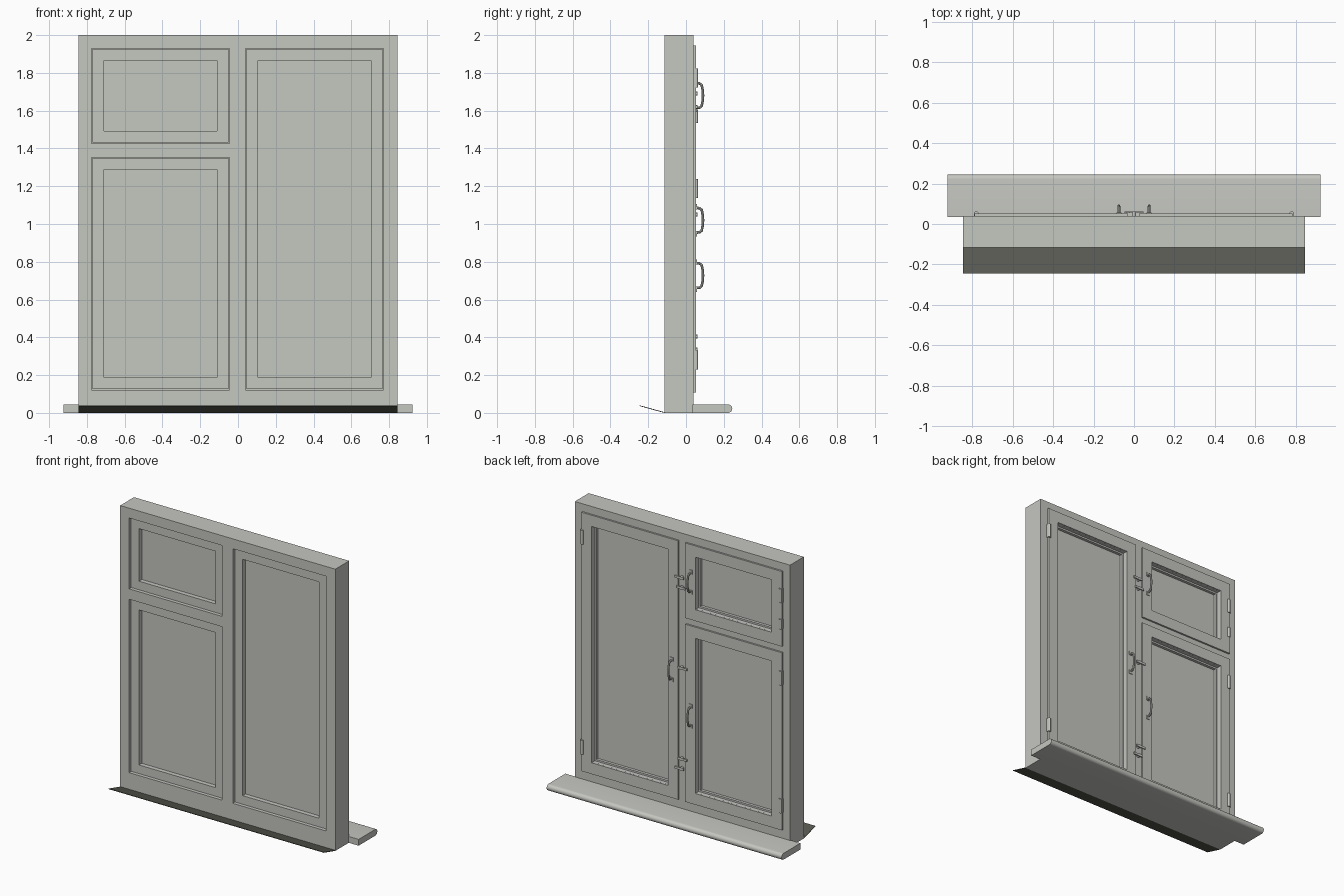
import bpy, bmesh, math
from mathutils import Matrix

if "Cube" in bpy.data.objects:
    bpy.data.objects.remove(bpy.data.objects["Cube"])


def material(name, col):
    m = bpy.data.materials.new(name)
    m.diffuse_color = (*col, 1)
    m.use_nodes = True
    m.node_tree.nodes["Principled BSDF"].inputs["Base Color"].default_value = m.diffuse_color
    return m


PAINT = material("grey_paint", (0.56, 0.57, 0.53))
DARK = material("dark_flashing", (0.10, 0.10, 0.085))


def finish(name, bm, mat=PAINT, smooth=False):
    bmesh.ops.recalc_face_normals(bm, faces=bm.faces)
    me = bpy.data.meshes.new(name)
    bm.to_mesh(me)
    bm.free()
    me.materials.append(mat)
    ob = bpy.data.objects.new(name, me)
    bpy.context.collection.objects.link(ob)
    if smooth:
        bpy.ops.object.select_all(action='DESELECT')
        ob.select_set(True)
        bpy.context.view_layer.objects.active = ob
        bpy.ops.object.shade_smooth_by_angle(angle=math.radians(35))
    return ob


def add_box(bm, x0, x1, y0, y1, z0, z1):
    m = Matrix.Translation(((x0 + x1) / 2, (y0 + y1) / 2, (z0 + z1) / 2))
    bmesh.ops.create_cube(bm, size=1, matrix=m @ Matrix.Diagonal((x1 - x0, y1 - y0, z1 - z0, 1)))


def add_cyl(bm, c, r, h, axis='Z', n=16):
    rot = {'Z': Matrix(), 'X': Matrix.Rotation(math.pi / 2, 4, 'Y'), 'Y': Matrix.Rotation(math.pi / 2, 4, 'X')}[axis]
    bmesh.ops.create_cone(bm, cap_ends=True, segments=n, radius1=r, radius2=r, depth=h,
                          matrix=Matrix.Translation(c) @ rot)


def add_panel(bm, outer, holes, y0, y1):
    """Slab in the xz plane with rectangular holes (x0, x1, z0, z1)."""
    rects = [outer] + holes
    xs = sorted({v for r in rects for v in r[:2]})
    zs = sorted({v for r in rects for v in r[2:]})
    verts = {}

    def vert(x, z):
        if (x, z) not in verts:
            verts[x, z] = bm.verts.new((x, y0, z))
        return verts[x, z]

    faces = []
    for a, b in zip(xs, xs[1:]):
        for c, d in zip(zs, zs[1:]):
            mx, mz = (a + b) / 2, (c + d) / 2
            if not any(h[0] < mx < h[1] and h[2] < mz < h[3] for h in holes):
                faces.append(bm.faces.new([vert(a, c), vert(b, c), vert(b, d), vert(a, d)]))
    ext = bmesh.ops.extrude_face_region(bm, geom=faces, use_keep_orig=True)
    for v in ext['geom']:
        if isinstance(v, bmesh.types.BMVert):
            v.co.y = y1


def grow(r, d):
    return (r[0] - d, r[1] + d, r[2] - d, r[3] + d)


# Outer frame with three openings
openings = {
    "upper_left": (-0.775, -0.045, 1.427, 1.93),
    "lower_left": (-0.775, -0.045, 0.122, 1.353),
    "right": (0.04, 0.77, 0.122, 1.93),
}
bm = bmesh.new()
add_panel(bm, (-0.845, 0.845, 0, 2), list(openings.values()), -0.115, 0.04)
finish("window_frame", bm)

# Sashes with rebate lip, glass and glazing beads
for name, o in openings.items():
    hole = grow(o, -0.065)
    bm = bmesh.new()
    add_panel(bm, grow(o, -0.004), [hole], -0.097, 0.04)
    add_panel(bm, grow(o, 0.015), [hole], 0.0405, 0.053)
    finish(name + "_sash", bm)
    bm = bmesh.new()
    add_panel(bm, hole, [grow(hole, -0.012)], -0.005, 0.015)
    finish(name + "_glazing_bead", bm)
    bm = bmesh.new()
    add_box(bm, hole[0], hole[1], -0.065, -0.005, hole[2], hole[3])
    finish(name + "_glass", bm)

# Hinges: knuckle with a leaf
for i, (x, z) in enumerate([(-0.78, 1.772), (-0.78, 1.57), (-0.78, 1.188),
                            (-0.78, 0.28), (0.78, 1.772), (0.78, 0.28)]):
    h = 0.07 if i == 1 else 0.1
    bm = bmesh.new()
    add_cyl(bm, (x, 0.054, z), 0.009, h)
    add_box(bm, x - 0.012, x + 0.012, 0.04, 0.056, z - h / 2, z + h / 2)
    finish("hinge", bm, smooth=True)

# Pull handles: bowed grip swept along a path, with a plate at each end
for x, z in [(-0.075, 1.68), (-0.075, 0.727), (0.075, 1.02)]:
    cu = bpy.data.curves.new("handle_grip", 'CURVE')
    cu.dimensions = '3D'
    cu.bevel_depth = 0.007
    cu.bevel_resolution = 2
    cu.use_fill_caps = True
    pts = [(0.05, -.066), (0.072, -.064), (0.083, -.055), (0.088, -.03), (0.09, 0),
           (0.088, .03), (0.083, .055), (0.072, .064), (0.05, .066)]
    sp = cu.splines.new('POLY')
    sp.points.add(len(pts) - 1)
    for p, (y, dz) in zip(sp.points, pts):
        p.co = (x, y, z + dz, 1)
    cu.materials.append(PAINT)
    ob = bpy.data.objects.new("handle_grip", cu)
    bpy.context.collection.objects.link(ob)
    bpy.ops.object.select_all(action='DESELECT')
    ob.select_set(True)
    bpy.context.view_layer.objects.active = ob
    bpy.ops.object.convert(target='MESH')
    bpy.ops.object.shade_smooth_by_angle(angle=math.radians(35))
    bm = bmesh.new()
    for s in (-1, 1):
        add_box(bm, x - 0.012, x + 0.012, 0.052, 0.058, z + s * 0.072 - 0.014, z + s * 0.072 + 0.014)
    finish("handle_plates", bm)

# Turn-button latches on the mullion
for x, z in [(0.012, 1.69), (0.0, 1.62), (-0.012, 1.05), (-0.012, 0.405), (0.012, 0.335)]:
    bm = bmesh.new()
    add_cyl(bm, (0, 0.05, z), 0.011, 0.024, 'Y')
    add_box(bm, x - 0.036, x + 0.036, 0.054, 0.062, z - 0.008, z + 0.008)
    finish("turn_latch", bm, smooth=True)

# Inner sill with a rounded nose: side profile swept along x
r = 0.0225
prof = [(0.035, 0), (0.035, 0.045)]
for k in range(13):
    a = math.pi / 2 - math.pi * k / 12
    prof.append((0.2225 + r * math.cos(a), r + r * math.sin(a)))
bm = bmesh.new()
f = bm.faces.new([bm.verts.new((-0.923, y, z)) for y, z in prof])
ext = bmesh.ops.extrude_face_region(bm, geom=[f], use_keep_orig=True)
bmesh.ops.translate(bm, vec=(1.846, 0, 0), verts=[v for v in ext['geom'] if isinstance(v, bmesh.types.BMVert)])
finish("inner_sill", bm, smooth=True)

# Outer flashing: thin tilted plate
bm = bmesh.new()
f = bm.faces.new([bm.verts.new(c) for c in [(-0.845, -0.115, 0), (-0.845, -0.245, 0.036),
                                            (-0.845, -0.245, 0.04), (-0.845, -0.115, 0.004)]])
ext = bmesh.ops.extrude_face_region(bm, geom=[f], use_keep_orig=True)
bmesh.ops.translate(bm, vec=(1.69, 0, 0), verts=[v for v in ext['geom'] if isinstance(v, bmesh.types.BMVert)])
finish("outer_flashing", bm, DARK)
